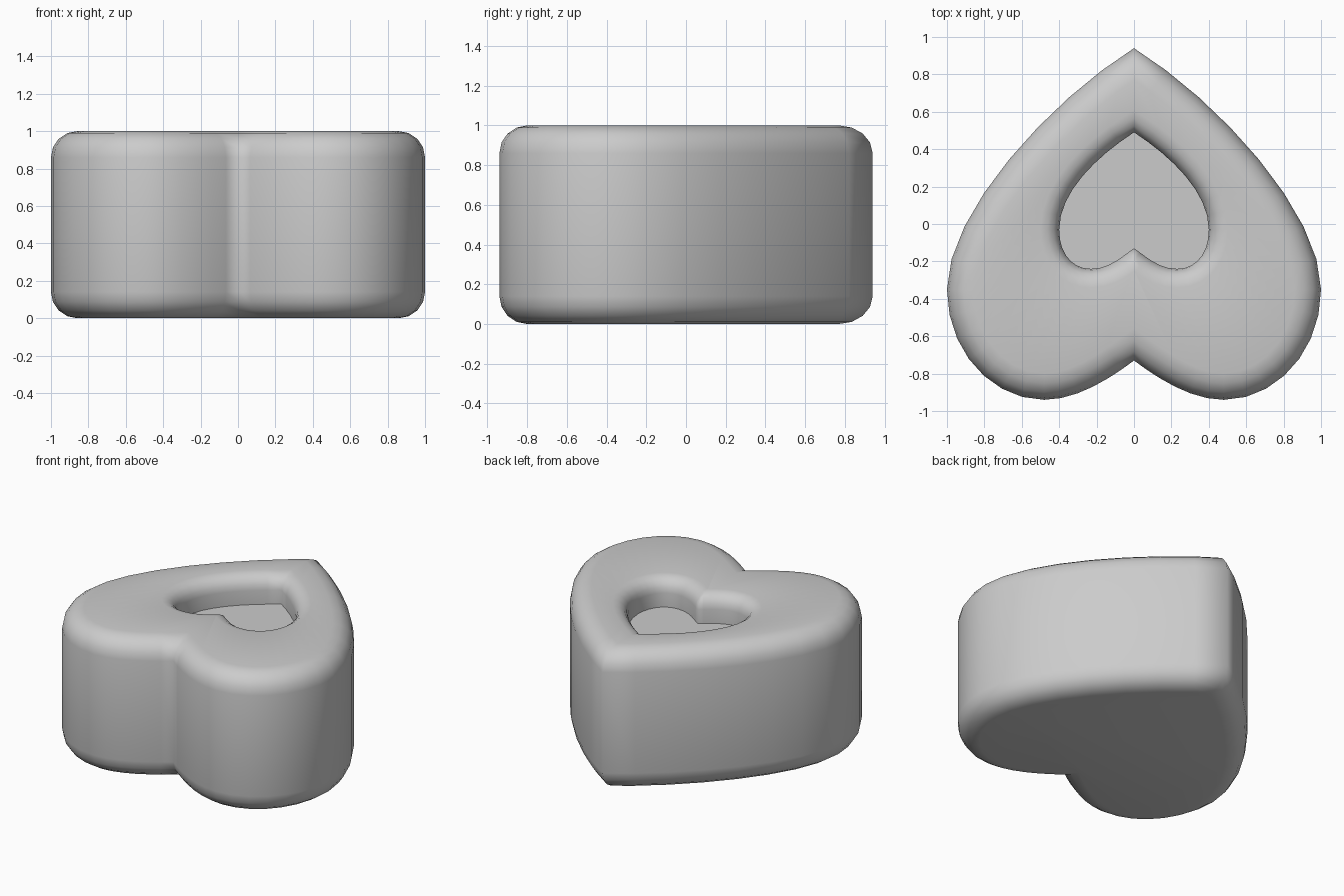
import bpy, bmesh, math
from mathutils import Vector

if "Cube" in bpy.data.objects:
    bpy.data.objects.remove(bpy.data.objects["Cube"])

STEPS = (8, 7, 6)  # samples per curve piece: flank, lobe, cleft


def bezier(p, t):
    s = 1 - t
    return (Vector(p[0]) * s**3 + Vector(p[1]) * 3 * s * s * t
            + Vector(p[2]) * 3 * s * t * t + Vector(p[3]) * t**3)


def half_heart(knots):
    """Right half from the tip round the lobe to the cleft."""
    pts = []
    for i, n in enumerate(STEPS):
        pts += [bezier(knots[3 * i:3 * i + 4], k / n) for k in range(n)]
    return pts + [Vector(knots[-1])]


def offset(pts, d):
    """Mitred offset of a half outline (positive = outwards)."""
    mir = lambda v: Vector((-v.x, v.y))
    ext = [mir(pts[1])] + pts + [mir(pts[-2])]
    out = []
    for a, b, c in zip(ext, ext[1:], ext[2:]):
        e1, e2 = (b - a).normalized(), (c - b).normalized()
        n1, n2 = Vector((-e1.y, e1.x)), Vector((-e2.y, e2.x))
        m = (n1 + n2).normalized()
        out.append(b + m * d / m.dot(n1))
    out[0].x = out[-1].x = 0
    mid = len(out) // 2
    for i in range(1, len(out) - 1):  # collapse points crossing the centre line
        if out[i].x < 0:
            out[i] = (out[0] if i < mid else out[-1]).copy()
    return out


outer = half_heart([(0, .94), (.45, .66), (1, .06), (1, -.35),
                    (1, -.68), (.76, -.94), (.48, -.94),
                    (.30, -.94), (.12, -.82), (0, -.73)])
inner = half_heart([(0, .49), (.20, .36), (.40, .17), (.40, -.03),
                    (.40, -.16), (.33, -.24), (.23, -.24),
                    (.13, -.24), (.06, -.17), (0, -.13)])

R, RIM, FLOOR, N = .14, .10, .80, 4
arc = [math.pi / 2 * k / N for k in range(N + 1)]
rings = []
# rounded bottom edge, side wall, rounded top edge
rings += [(outer, -R * (1 - math.sin(a)), R * (1 - math.cos(a))) for a in arc]
rings += [(outer, -R * (1 - math.cos(a)), 1 - R * (1 - math.sin(a))) for a in arc]
# rounded rim of the pocket, then its wall down to the floor
rings += [(inner, RIM * (1 - math.sin(a)), 1 - RIM * (1 - math.cos(a))) for a in arc]
rings += [(inner, 0, FLOOR)]

bm = bmesh.new()
loops = []
for shape, d, z in rings:
    half = offset(shape, d)
    full = [(p.x, p.y) for p in half] + [(-p.x, p.y) for p in half[-2:0:-1]]
    loops.append([bm.verts.new((x, y, z)) for x, y in full])
for lo, hi in zip(loops, loops[1:]):
    n = len(lo)
    for i in range(n):
        j = (i + 1) % n
        bm.faces.new((lo[i], lo[j], hi[j], hi[i]))
bm.faces.new(loops[0])   # underside
bm.faces.new(loops[-1])  # pocket floor
bmesh.ops.remove_doubles(bm, verts=bm.verts, dist=.0005)
bmesh.ops.recalc_face_normals(bm, faces=bm.faces)

mesh = bpy.data.meshes.new("heart_dish")
bm.to_mesh(mesh)
bm.free()
dish = bpy.data.objects.new("heart_dish", mesh)
bpy.context.collection.objects.link(dish)
bpy.context.view_layer.objects.active = dish
dish.select_set(True)
bpy.ops.object.shade_smooth_by_angle(angle=math.radians(80))
